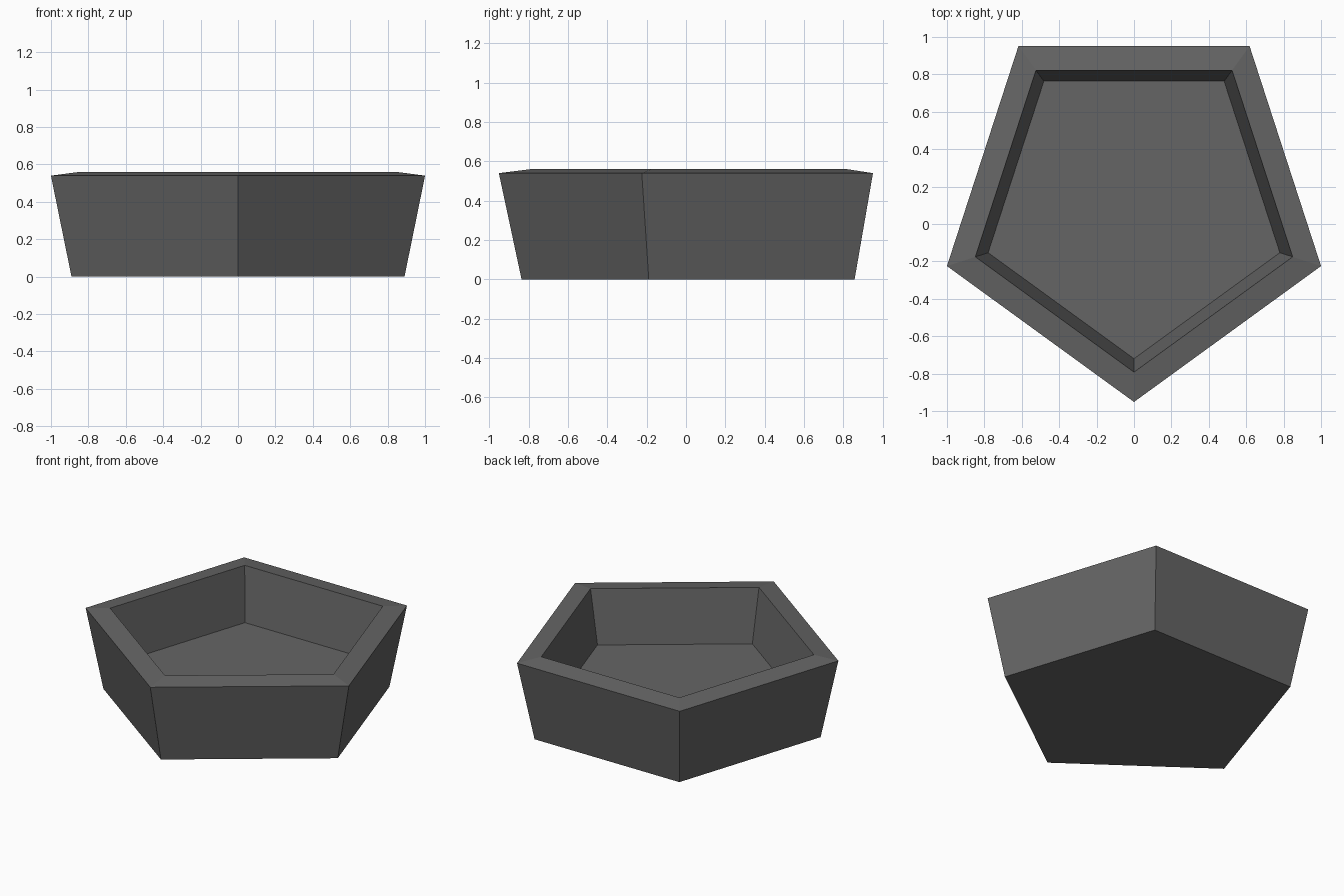
import bpy, bmesh, math

if "Cube" in bpy.data.objects:
    bpy.data.objects.remove(bpy.data.objects["Cube"])

SIDES = 5
CENTRE_Y = 0.10

mat = bpy.data.materials.new("dark grey")
mat.diffuse_color = (0.13, 0.13, 0.13, 1)
mat.use_nodes = True
mat.node_tree.nodes["Principled BSDF"].inputs["Base Color"].default_value = mat.diffuse_color

# Profile (circumradius, height): outer foot, outer rim, inner rim, inner floor
profile = [(0.936, 0.0), (1.0515, 0.54), (0.892, 0.56), (0.82, 0.20)]

bm = bmesh.new()
rings = []
for r, z in profile:
    ring = []
    for k in range(SIDES):
        a = -math.pi / 2 + k * math.tau / SIDES
        ring.append(bm.verts.new((r * math.cos(a), CENTRE_Y + r * math.sin(a), z)))
    rings.append(ring)

# Walls and rim
for lo, hi in zip(rings, rings[1:]):
    for k in range(SIDES):
        n = (k + 1) % SIDES
        bm.faces.new((lo[k], lo[n], hi[n], hi[k]))

# Underside and inner floor
bm.faces.new(rings[0][::-1])
bm.faces.new(rings[-1])
bmesh.ops.recalc_face_normals(bm, faces=bm.faces)

mesh = bpy.data.meshes.new("pentagonal_tray")
bm.to_mesh(mesh)
bm.free()
mesh.materials.append(mat)
tray = bpy.data.objects.new("pentagonal_tray", mesh)
bpy.context.collection.objects.link(tray)
